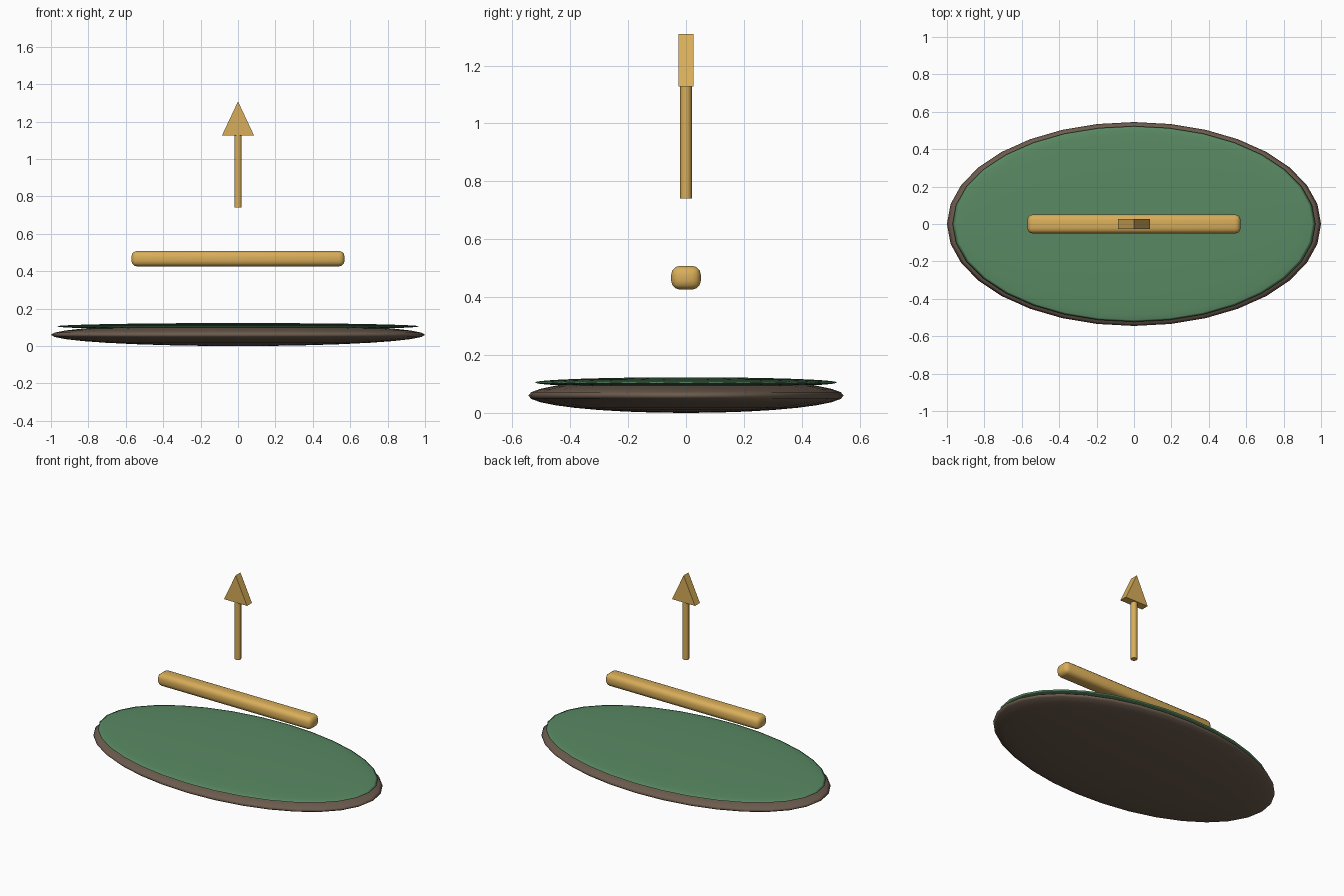
import bpy

if "Cube" in bpy.data.objects:
    bpy.data.objects.remove(bpy.data.objects["Cube"])


def material(name, rgb):
    m = bpy.data.materials.new(name)
    m.diffuse_color = (*rgb, 1)
    m.use_nodes = True
    m.node_tree.nodes["Principled BSDF"].inputs["Base Color"].default_value = m.diffuse_color
    return m


GOLD = material("gold", (0.69, 0.42, 0.10))
GREEN = material("green", (0.10, 0.25, 0.125))
BROWN = material("brown", (0.15, 0.105, 0.075))


def finish(name, mat, angle=None):
    ob = bpy.context.object
    ob.name = ob.data.name = name
    ob.data.materials.append(mat)
    bpy.ops.object.transform_apply(location=False, rotation=False, scale=True)
    if angle == "all":
        bpy.ops.object.shade_smooth()
    elif angle:
        bpy.ops.object.shade_smooth_by_angle(angle=angle)
    return ob


def flat_ellipsoid(name, mat, z, radii):
    bpy.ops.mesh.primitive_uv_sphere_add(segments=32, ring_count=16, radius=1,
                                         location=(0, 0, z), scale=radii)
    return finish(name, mat, "all")


# Oval base and the thin surface resting on it
flat_ellipsoid("base_disc", BROWN, 0.06, (1.0, 0.545, 0.06))
flat_ellipsoid("top_surface", GREEN, 0.105, (0.97, 0.523, 0.018))

# Floating rounded bar
bpy.ops.mesh.primitive_cube_add(size=1, location=(0, 0, 0.467), scale=(1.14, 0.102, 0.082))
bar = finish("crossbar", GOLD)
bevel = bar.modifiers.new("rounding", "BEVEL")
bevel.width = 0.03
bevel.segments = 3
bpy.ops.object.modifier_apply(modifier="rounding")
bpy.ops.object.shade_smooth_by_angle(angle=0.7)

# Arrow shaft
bpy.ops.mesh.primitive_cylinder_add(vertices=16, radius=0.02, depth=0.387,
                                    location=(0, 0, 0.9345))
finish("arrow_shaft", GOLD, 0.6)

# Arrow head: triangular prism pointing up
profile = [(-0.085, 1.127), (0.085, 1.127), (0, 1.308)]
verts = [(x, y, z) for y in (-0.026, 0.026) for x, z in profile]
sides = [(i, i + 3, (i + 1) % 3 + 3, (i + 1) % 3) for i in range(3)]
mesh = bpy.data.meshes.new("arrow_head")
mesh.from_pydata(verts, [], [(0, 1, 2), (5, 4, 3)] + sides)
mesh.materials.append(GOLD)
head = bpy.data.objects.new("arrow_head", mesh)
bpy.context.collection.objects.link(head)
